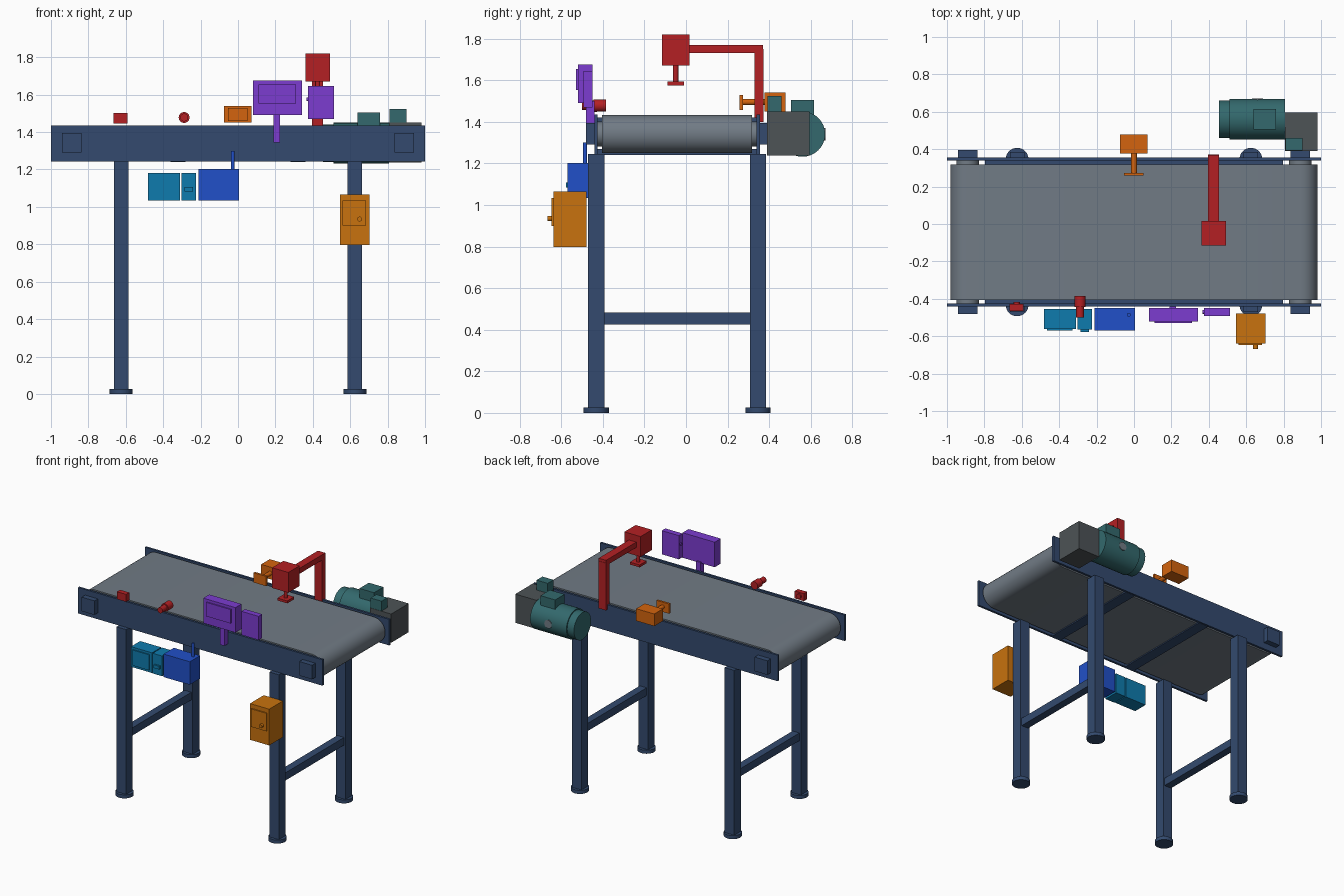
import bpy, bmesh, math
from mathutils import Matrix, Vector

cube = bpy.data.objects.get("Cube")
if cube:
    bpy.data.objects.remove(cube, do_unlink=True)


def material(name, hex_code):
    srgb = [int(hex_code[i:i + 2], 16) / 255 for i in (0, 2, 4)]
    color = [c / 12.92 if c < 0.04 else ((c + 0.055) / 1.055) ** 2.4 for c in srgb] + [1]
    m = bpy.data.materials.new(name)
    m.use_nodes = True
    m.diffuse_color = color
    m.node_tree.nodes["Principled BSDF"].inputs["Base Color"].default_value = color
    return m


NAVY = material("navy steel", "334a6e")
BELT = material("grey belt", "717b85")
DARK = material("dark grey", "4d5356")
TEAL = material("teal", "33696d")
RED = material("red", "b42024")
PURPLE = material("purple", "7c3cd0")
AMBER = material("amber", "c8720e")
ORANGE = material("orange", "d4640e")
BLUE = material("blue", "2150c8")
CYAN = material("cyan blue", "0f7bae")


def finish(name, bm, mat, smooth=False):
    bmesh.ops.recalc_face_normals(bm, faces=bm.faces)
    me = bpy.data.meshes.new(name)
    bm.to_mesh(me)
    bm.free()
    me.materials.append(mat)
    ob = bpy.data.objects.new(name, me)
    bpy.context.collection.objects.link(ob)
    if smooth:
        bpy.ops.object.select_all(action='DESELECT')
        ob.select_set(True)
        bpy.context.view_layer.objects.active = ob
        bpy.ops.object.shade_smooth_by_angle(angle=math.radians(35))
    return ob


def box(name, mat, x, y, z):
    """Box from (min, max) ranges on each axis."""
    bm = bmesh.new()
    bmesh.ops.create_cube(bm, size=1)
    for v in bm.verts:
        v.co = Vector([(r[0] + r[1]) / 2 + c * (r[1] - r[0]) for r, c in zip((x, y, z), v.co)])
    return finish(name, bm, mat)


def rod(name, mat, axis, start, length, radius, sides=32):
    """Cylinder that starts at a point and runs along one axis."""
    bm = bmesh.new()
    direction = Vector([float(a == axis) for a in "xyz"])
    turn = direction.to_track_quat('Z', 'Y').to_matrix().to_4x4()
    place = Matrix.Translation(Vector(start) + direction * length / 2) @ turn
    bmesh.ops.create_cone(bm, cap_ends=True, segments=sides, radius1=radius,
                          radius2=radius, depth=length, matrix=place)
    return finish(name, bm, mat, True)


MID = -0.043   # centre line of the conveyor
AXLE = 1.341   # height of the roller axles

# Belt loop around the two end rollers
bm = bmesh.new()
ring = []
for end in (1, -1):
    for i in range(17):
        a = math.pi * (i / 16 - 0.5)
        ring.append(bm.verts.new((end * (0.89 + 0.092 * math.cos(a)), -0.405,
                                  AXLE + end * 0.092 * math.sin(a))))
face = bm.faces.new(ring)
side = bmesh.ops.extrude_face_region(bm, geom=[face])
moved = [g for g in side["geom"] if isinstance(g, bmesh.types.BMVert)]
bmesh.ops.translate(bm, verts=moved, vec=(0, 0.723, 0))
finish("belt", bm, BELT, True)

# Slider bed and lower cross members
box("slider_bed", NAVY, (-0.797, 0.797), (-0.43, 0.345), (1.38, 1.42))
for x in (-0.32, 0.32):
    box("cross_member", NAVY, (x - 0.04, x + 0.04), (-0.43, 0.345), (1.241, 1.27))

# Roller shafts
for x in (-0.89, 0.89):
    rod("roller_shaft", BELT, "y", (x, -0.43, AXLE), 0.775, 0.06)

# Side rails, bearings, legs and feet
for side, label in ((-1, "front"), (1, "back")):
    def across(inner, outer):
        return sorted((MID + side * inner, MID + side * outer))
    box(label + "_rail", NAVY, (-1, 1), across(0.382, 0.398), (1.243, 1.435))
    for end in (-1, 1):
        bx, lx = end * 0.89, end * 0.625
        box(label + "_bearing", NAVY, (bx - 0.052, bx + 0.052), across(0.398, 0.438), (1.29, 1.394))
        box(label + "_leg", NAVY, (lx - 0.039, lx + 0.039), across(0.35, 0.428), (0.02, 1.245))
        rod(label + "_foot", NAVY, "z", (lx, MID + side * 0.389, 0), 0.026, 0.061)

for x in (-0.625, 0.625):
    box("leg_brace", NAVY, (x - 0.028, x + 0.028), (-0.41, 0.31), (0.425, 0.482))

# Drive: gearbox, motor, fan cover, terminal boxes
box("gearbox", DARK, (0.807, 0.98), (0.39, 0.595), (1.238, 1.45))
rod("motor", TEAL, "x", (0.51, 0.56, AXLE), 0.297, 0.109)
rod("motor_fan_cover", TEAL, "x", (0.455, 0.56, AXLE), 0.06, 0.1)
rod("motor_disc", BELT, "y", (0.66, 0.63, AXLE), 0.041, 0.03)
box("terminal_box", TEAL, (0.64, 0.76), (0.505, 0.615), (1.42, 1.505))
box("encoder_box", TEAL, (0.81, 0.9), (0.392, 0.46), (1.44, 1.523))

# Overhead sensor on a bent arm
box("arm_post", RED, (0.395, 0.455), (0.33, 0.372), (1.4, 1.75))
box("arm_beam", RED, (0.395, 0.455), (0.0, 0.37), (1.73, 1.77))
box("sensor_head", RED, (0.36, 0.492), (-0.115, 0.017), (1.67, 1.82))
rod("sensor_stem", RED, "z", (0.426, -0.05, 1.585), 0.09, 0.013)
box("sensor_plate", RED, (0.386, 0.466), (-0.09, -0.01), (1.575, 1.593))

# Small sensors on the front rail
box("edge_sensor", RED, (-0.665, -0.59), (-0.465, -0.428), (1.447, 1.502))
rod("edge_sensor_lens", RED, "y", (-0.627, -0.43, 1.475), 0.012, 0.018)
rod("eye_sensor_body", RED, "y", (-0.288, -0.445, 1.478), 0.06, 0.029)
rod("eye_sensor_tail", RED, "y", (-0.288, -0.5, 1.478), 0.06, 0.021)

# Scanner beside the belt
box("scanner_body", ORANGE, (-0.075, 0.073), (0.378, 0.478), (1.45, 1.54))
rod("scanner_stem", ORANGE, "y", (0, 0.27, 1.495), 0.11, 0.015)
box("scanner_plate", ORANGE, (-0.053, 0.05), (0.258, 0.274), (1.458, 1.53))

# Operator display and its side unit
box("display_body", PURPLE, (0.08, 0.343), (-0.52, -0.45), (1.49, 1.675))
box("display_screen", PURPLE, (0.11, 0.31), (-0.529, -0.52), (1.552, 1.655))
box("display_stem", PURPLE, (0.19, 0.225), (-0.48, -0.44), (1.345, 1.5))
box("side_unit", PURPLE, (0.373, 0.513), (-0.492, -0.45), (1.47, 1.645))
rod("side_unit_knob", PURPLE, "x", (0.366, -0.47, 1.575), 0.01, 0.01)

# Control modules under the front rail
box("wide_module", CYAN, (-0.482, -0.31), (-0.562, -0.455), (1.033, 1.182))
box("wide_module_panel", CYAN, (-0.465, -0.33), (-0.57, -0.562), (1.05, 1.165))
box("narrow_module", CYAN, (-0.303, -0.225), (-0.565, -0.455), (1.033, 1.182))
box("narrow_module_latch", CYAN, (-0.285, -0.24), (-0.578, -0.565), (1.083, 1.107))
box("radio_box", BLUE, (-0.21, 0.005), (-0.57, -0.45), (1.033, 1.203))
rod("radio_antenna", BLUE, "z", (-0.028, -0.485, 1.195), 0.105, 0.01)

# Control cabinet on the front leg
box("cabinet", AMBER, (0.545, 0.702), (-0.638, -0.478), (0.797, 1.065))
box("cabinet_door", AMBER, (0.56, 0.685), (-0.647, -0.638), (0.9, 1.033))
rod("cabinet_knob", AMBER, "y", (0.65, -0.667, 0.935), 0.022, 0.013)
